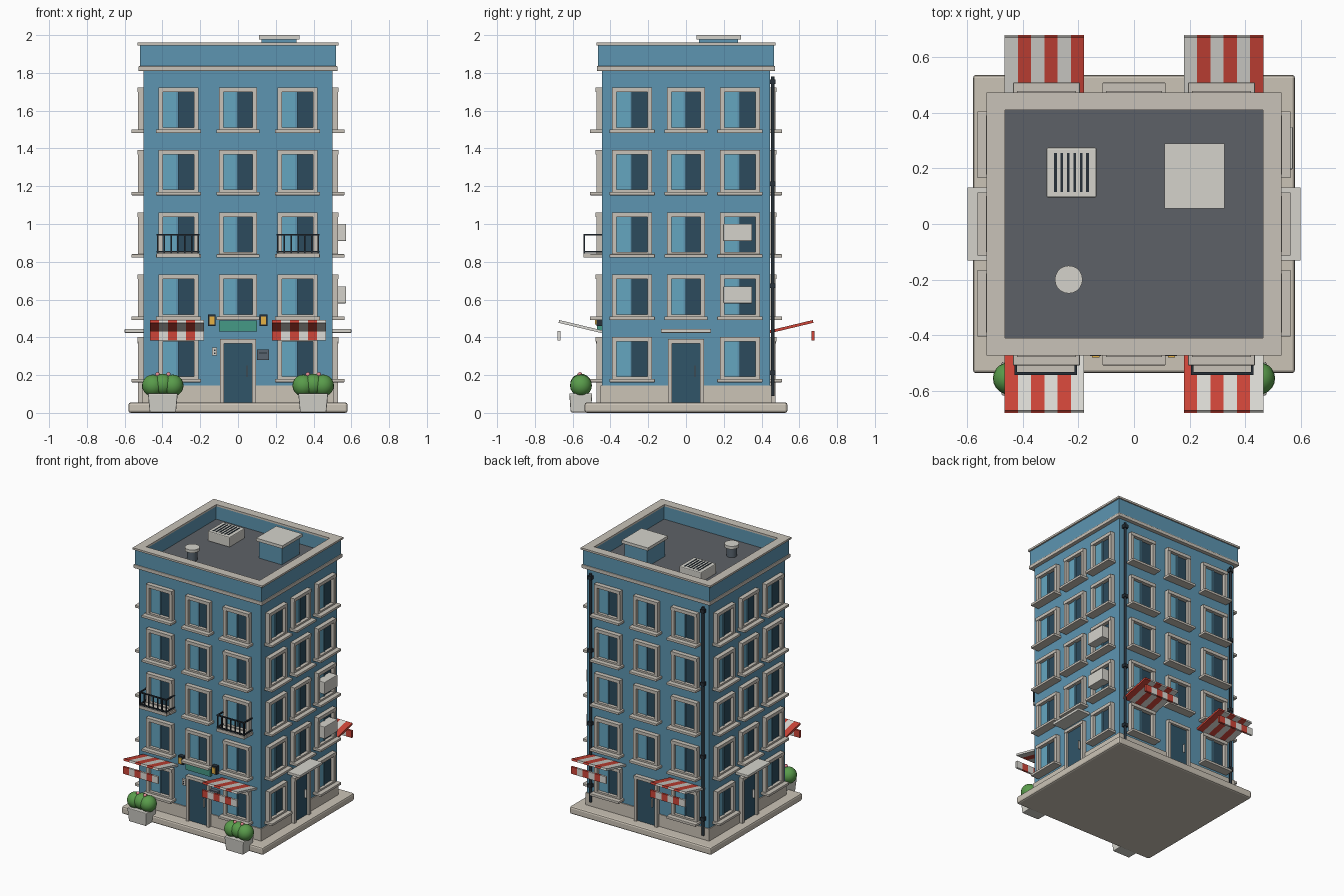
import bpy, bmesh, math
from mathutils import Matrix, Vector

if "Cube" in bpy.data.objects:
    bpy.data.objects.remove(bpy.data.objects["Cube"])

COL = dict(blue=(0.11, 0.30, 0.44), stone=(0.60, 0.55, 0.47), trim=(0.58, 0.54, 0.48), pale=(0.66, 0.65, 0.60),
           dark=(0.02, 0.03, 0.04), glass=(0.025, 0.07, 0.11), shine=(0.13, 0.38, 0.53), roof=(0.11, 0.12, 0.135),
           door=(0.03, 0.09, 0.14), red=(0.62, 0.06, 0.04), white=(0.72, 0.71, 0.67), green=(0.10, 0.33, 0.07),
           pink=(0.75, 0.25, 0.28), sign=(0.06, 0.32, 0.24), lamp=(0.8, 0.45, 0.06), grey=(0.10, 0.13, 0.16))
parts = {}
I = Matrix.Identity(4)
HX, HY = 0.5, 0.445


def mesh(name, col, bevel=0):
    if name not in parts:
        parts[name] = (bmesh.new(), col, bevel)
    return parts[name][0]


def box(name, col, x, y, z, M=I, bevel=0):
    """Box from (min, max) ranges, placed through matrix M."""
    c = [(a[0] + a[1]) / 2 for a in (x, y, z)]
    s = [abs(a[1] - a[0]) for a in (x, y, z)]
    bmesh.ops.create_cube(mesh(name, col, bevel), size=1,
                          matrix=M @ Matrix.Translation(c) @ Matrix.Diagonal((*s, 1)))


def ring(name, col, ox, oy, ix, iy, z, M=I, bevel=0):
    """Rectangular ring in plan made of four walls."""
    for s in (-1, 1):
        box(name, col, (-ox, ox), (s * iy, s * oy), z, M, bevel)
        box(name, col, (s * ix, s * ox), (-iy, iy), z, M, bevel)


def cyl(name, col, r, p, z0, z1, seg=16, r2=None):
    bmesh.ops.create_cone(mesh(name, col), cap_ends=True, segments=seg, radius1=r, radius2=r if r2 is None else r2,
                          depth=z1 - z0, matrix=Matrix.Translation((p[0], p[1], (z0 + z1) / 2)))


def ball(name, col, r, p, seg=20):
    bmesh.ops.create_uvsphere(mesh(name, col), u_segments=seg, v_segments=seg // 2, radius=r,
                              matrix=Matrix.Translation(p))


def wall(angle, dist):
    """Local frame of a wall: x along the wall, -y outwards, y = 0 on its surface."""
    return Matrix.Rotation(math.radians(angle), 4, 'Z') @ Matrix.Translation((0, -dist, 0))


def window(M, u, top, w):
    h, z0, t = w / 2, top - 0.222, 0.024
    for s in (-1, 1):
        box("window_frames", 'trim', (u + s * (h - t), u + s * h), (-0.03, 0.01), (z0, top), M)
    box("window_frames", 'trim', (u - h, u + h), (-0.033, 0.01), (top - t, top), M)
    box("window_frames", 'trim', (u - h, u + h), (-0.03, 0.01), (z0, z0 + 0.012), M)
    box("window_sills", 'trim', (u - h - 0.014, u + h + 0.014), (-0.064, 0.01), (z0 - 0.018, z0), M, 0.003)
    box("window_glass", 'glass', (u - h + t, u + h - t), (-0.005, 0.01), (z0, top - t), M)
    box("window_left_panes", 'shine', (u - h + t, u - 0.012), (-0.008, 0.01), (z0 + 0.012, top - t), M)
    box("window_mullions", 'blue', (u - 0.012, u), (-0.014, 0.01), (z0, top - t), M)


def door(M, w, top):
    h = w / 2
    for s in (-1, 1):
        box("door_frames", 'trim', (s * (h - 0.02), s * h), (-0.03, 0.01), (0.055, top), M)
    box("door_frames", 'trim', (-h, h), (-0.032, 0.01), (top - 0.022, top), M)
    box("doors", 'door', (0.02 - h, h - 0.02), (-0.014, 0.01), (0.055, top - 0.02), M)
    box("door_handles", 'white', (0.045, 0.051), (-0.028, -0.012), (0.19, 0.25), M)


def awning(M, u):
    """Striped sheet rising outwards, with a hanging valance at its lip."""
    n, w = 6, 0.286
    tilt = M @ Matrix.Translation((0, 0, 0.428)) @ Matrix.Rotation(math.radians(-13.5), 4, 'X')
    for i in range(n):
        x = (u - w / 2 + i * w / n, u - w / 2 + (i + 1) * w / n)
        nm, col = (("awning_red", 'red'), ("awning_white", 'white'))[i % 2]
        box(nm, col, x, (-0.235, 0.0), (-0.006, 0.009), tilt)
        box(nm, col, x, (-0.235, -0.22), (0.382, 0.434), M)


# Base, body, cornice, parapet and roof
box("base_slab", 'stone', (-0.58, 0.58), (-0.537, 0.537), (0, 0.055), bevel=0.012)
box("plinth", 'stone', (-0.507, 0.507), (-0.452, 0.452), (0.05, 0.145))
box("walls", 'blue', (-HX, HX), (-HY, HY), (0.05, 1.82))
box("cornice", 'trim', (-0.527, 0.527), (-0.472, 0.472), (1.81, 1.836), bevel=0.004)
ring("parapet", 'blue', 0.52, 0.465, 0.468, 0.412, (1.83, 1.948))
ring("parapet_cap", 'trim', 0.531, 0.474, 0.465, 0.41, (1.946, 1.96))
box("roof_deck", 'roof', (-0.48, 0.48), (-0.42, 0.42), (1.825, 1.85))

# Roof hatch, air unit and vent pipe
box("roof_hatch", 'blue', (0.125, 0.31), (0.07, 0.275), (1.84, 1.98))
box("roof_hatch_cap", 'pale', (0.11, 0.325), (0.056, 0.29), (1.978, 2.0))
box("roof_air_unit", 'pale', (-0.315, -0.135), (0.095, 0.275), (1.85, 1.925), bevel=0.006)
for i in range(6):
    x = -0.283 + i * 0.0232
    box("roof_air_unit_slats", 'dark', (x - 0.005, x + 0.005), (0.115, 0.255), (1.9, 1.927))
cyl("roof_vent", 'grey', 0.036, (-0.235, -0.2), 1.84, 1.92, 20)
cyl("roof_vent_cap", 'pale', 0.05, (-0.235, -0.2), 1.918, 1.94, 20)

# Windows and doors on all four walls
tops = [0.402 + 0.33 * i for i in range(5)]
walls = [(0, HY, 0.315), (90, HX, 0.285), (180, HY, 0.315), (270, HX, 0.285)]
for angle, dist, col in walls:
    M = wall(angle, dist)
    for i, top in enumerate(tops):
        for u in (-col, 0, col):
            if i or u:
                window(M, u, top, 0.2 if u == 0 else 0.212)
    door(M, 0.19, 0.39)
    if angle in (90, 270):
        box("side_canopies", 'pale', (-0.132, 0.132), (-0.1, 0.01), (0.424, 0.444), M, 0.003)
    else:
        for u in (-0.323, 0.323):
            awning(M, u)

F = wall(0, HY)
# Front balconies
for u in (-0.318, 0.318):
    box("balcony_floors", 'trim', (u - 0.113, u + 0.113), (-0.098, 0), (0.822, 0.845), F)
    for z in (0.85, 0.938):
        box("balcony_rails", 'dark', (u - 0.113, u + 0.113), (-0.098, -0.088), (z, z + 0.008), F)
        for s in (-1, 1):
            box("balcony_rails", 'dark', (u + s * 0.103, u + s * 0.113), (-0.098, 0), (z, z + 0.008), F)
    for i in range(7):
        x = u - 0.108 + i * 0.036
        box("balcony_bars", 'dark', (x - 0.004, x + 0.004), (-0.097, -0.089), (0.84, 0.942), F)

# Sign board, lanterns, intercom and letter box by the front door
box("sign_board", 'sign', (-0.1, 0.1), (-0.025, 0.01), (0.43, 0.488), F)
for x in (-0.138, 0.135):
    box("lantern_bodies", 'dark', (x - 0.02, x + 0.02), (-0.03, 0), (0.46, 0.52), F)
    box("lantern_lights", 'lamp', (x - 0.013, x + 0.013), (-0.036, -0.02), (0.468, 0.51), F)
box("intercom", 'pale', (-0.137, -0.11), (-0.015, 0), (0.303, 0.347), F)
for z in (0.315, 0.331):
    box("intercom_buttons", 'dark', (-0.128, -0.119), (-0.018, 0), (z - 0.004, z + 0.004), F)
box("letter_box", 'grey', (0.1, 0.165), (-0.028, 0), (0.28, 0.335), F)
box("letter_box_slot", 'dark', (0.112, 0.153), (-0.03, 0), (0.315, 0.321), F)

# Air conditioners on the right wall
R = wall(90, HX)
for z in (0.58, 0.91):
    box("wall_air_units", 'pale', (0.197, 0.35), (-0.072, 0), (z, z + 0.09), R, 0.004)

# Tapered planters with bushes and flowers
for cx in (-0.398, 0.398):
    bm = mesh("planters", 'pale', 0.005)
    cube = bmesh.ops.create_cube(bm, size=1)['verts']
    for v in cube:
        k = 1 if v.co.z > 0 else 0.88
        v.co = Vector((cx + v.co.x * 0.158 * k, -0.557 + v.co.y * 0.122 * k, 0.003 + (v.co.z + 0.5) * 0.1))
    for dx, dz, r in ((-0.052, 0.145, 0.058), (0.052, 0.145, 0.058), (0, 0.15, 0.057)):
        ball("bushes", 'green', r, (cx + dx, -0.556, dz))
    for dx in (-0.028, 0.03):
        ball("flowers", 'pink', 0.013, (cx + dx, -0.562, 0.203), 10)

# Drain pipes with brackets on the back
for x in (-0.462, 0.462):
    cyl("drain_pipes", 'dark', 0.01, (x, HY + 0.014), 0.09, 1.78, 10)
    for z in (0.2, 0.66, 1.2, 1.74):
        box("drain_brackets", 'dark', (x - 0.015, x + 0.015), (HY - 0.005, HY + 0.028), (z, z + 0.025))

# Turn every collected part into an object
for name, (bm, col, bevel) in parts.items():
    bmesh.ops.recalc_face_normals(bm, faces=bm.faces)
    me = bpy.data.meshes.new(name)
    bm.to_mesh(me)
    bm.free()
    mat = bpy.data.materials.get(col) or bpy.data.materials.new(col)
    mat.diffuse_color = (*COL[col], 1)
    mat.use_nodes = True
    mat.node_tree.nodes["Principled BSDF"].inputs["Base Color"].default_value = mat.diffuse_color
    me.materials.append(mat)
    ob = bpy.data.objects.new(name, me)
    bpy.context.collection.objects.link(ob)
    if bevel:
        m = ob.modifiers.new("soft_edges", 'BEVEL')
        m.width, m.segments = bevel, 2
    if name in ("bushes", "flowers", "drain_pipes", "roof_vent", "roof_vent_cap"):
        bpy.ops.object.select_all(action='DESELECT')
        ob.select_set(True)
        bpy.context.view_layer.objects.active = ob
        bpy.ops.object.shade_smooth_by_angle(angle=math.radians(40))
